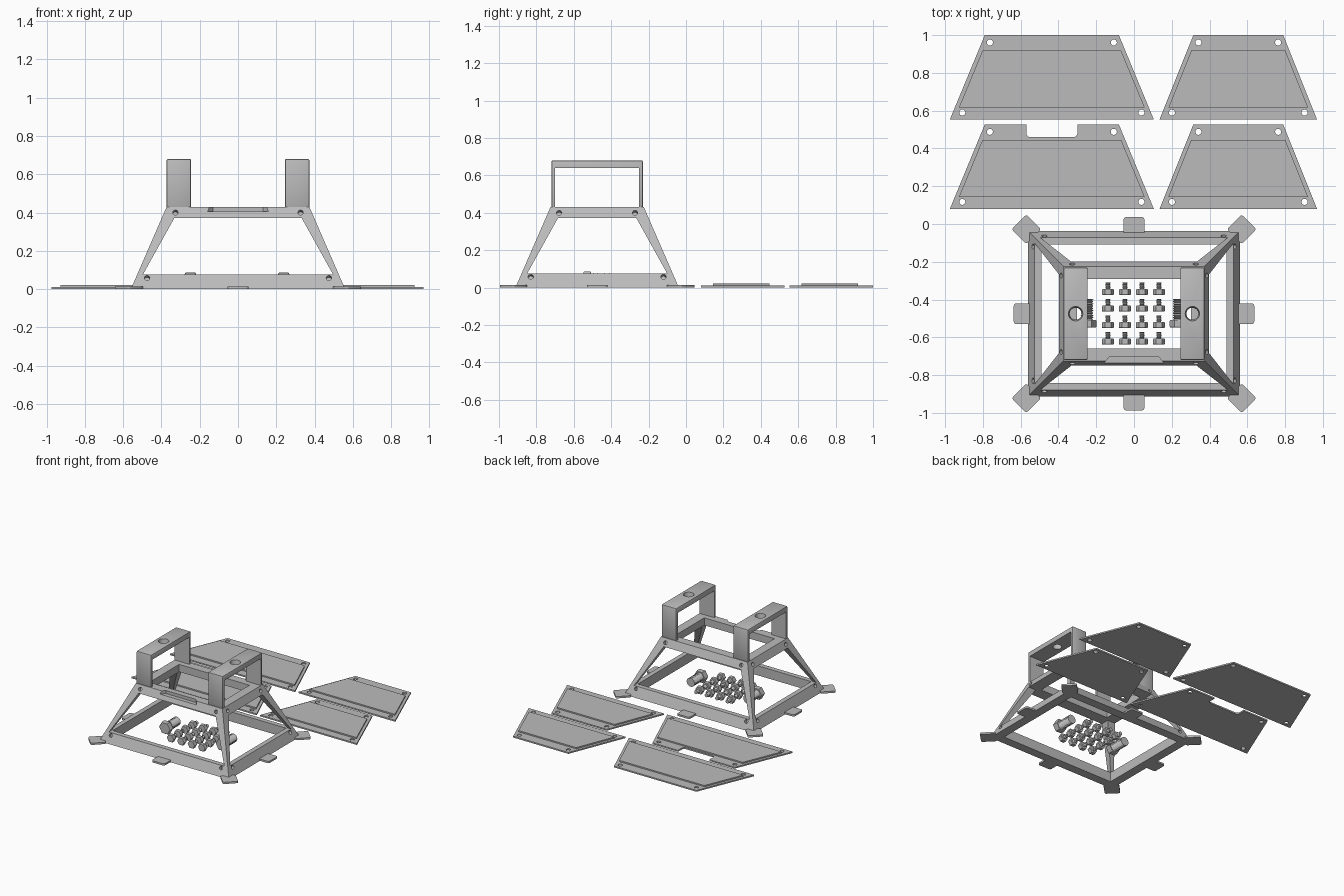
import bpy, bmesh, math
from mathutils import Matrix, Vector

if "Cube" in bpy.data.objects:
    bpy.data.objects.remove(bpy.data.objects["Cube"])

grey = bpy.data.materials.new("plain_grey")
grey.use_nodes = True
grey.diffuse_color = (0.5, 0.5, 0.5, 1)
grey.node_tree.nodes["Principled BSDF"].inputs["Base Color"].default_value = (0.5, 0.5, 0.5, 1)

CY = -0.475      # centre of the frame in y
TOP = 0.43       # height of the frame's upper ring
parts = []


def finish(name, bm, loc=(0, 0, 0), rot=0):
    bmesh.ops.recalc_face_normals(bm, faces=bm.faces)
    mesh = bpy.data.meshes.new(name)
    bm.to_mesh(mesh)
    bm.free()
    mesh.materials.append(grey)
    return place(name, mesh, loc, rot)


def place(name, mesh, loc, rot=0):
    ob = bpy.data.objects.new(name, mesh)
    ob.location = loc
    ob.rotation_euler.z = rot
    bpy.context.scene.collection.objects.link(ob)
    parts.append(ob)
    return ob


def box(name, size, loc, rot=0, bevel=0.0, upright_only=True, segments=4):
    bm = bmesh.new()
    bmesh.ops.create_cube(bm, size=1)
    bmesh.ops.scale(bm, vec=size, verts=bm.verts)
    if bevel:
        edges = [e for e in bm.edges if not upright_only
                 or abs(e.verts[0].co.z - e.verts[1].co.z) > 1e-5]
        bmesh.ops.bevel(bm, geom=edges, offset=bevel, segments=segments,
                        affect='EDGES', profile=0.5)
    return finish(name, bm, loc, rot)


def prism(name, low, high, z0, z1):
    """Solid between two matching outlines at two heights."""
    bm = bmesh.new()
    a = [bm.verts.new((x, y, z0)) for x, y in low]
    b = [bm.verts.new((x, y, z1)) for x, y in high]
    bm.faces.new(a)
    bm.faces.new(b)
    for i in range(len(a)):
        j = (i + 1) % len(a)
        bm.faces.new((a[i], a[j], b[j], b[i]))
    return finish(name, bm)


def cylinders(name, holes):
    """One cutter from (position, axis, lower radius, upper radius, depth) entries."""
    bm = bmesh.new()
    for pos, axis, r1, r2, depth in holes:
        turn = Vector(axis).to_track_quat('Z', 'Y').to_matrix().to_4x4()
        bmesh.ops.create_cone(bm, cap_ends=True, segments=24, radius1=r1, radius2=r2,
                              depth=depth, matrix=Matrix.Translation(pos) @ turn)
    return finish(name, bm)


def cut(ob, cutter):
    cutter.hide_render = True
    mod = ob.modifiers.new("cut", 'BOOLEAN')
    mod.operation = 'DIFFERENCE'
    mod.solver = 'EXACT'
    mod.object = cutter
    bpy.context.view_layer.objects.active = ob
    bpy.ops.object.modifier_apply(modifier=mod.name)
    parts.remove(cutter)
    bpy.data.objects.remove(cutter)


def half(z):
    """Half width and half depth of the sloping frame at a height."""
    t = z / TOP
    return 0.56 - 0.187 * t, 0.437 - 0.187 * t


def ring(name, z0, z1, inner):
    bm = bmesh.new()
    loops = []
    for (hx, hy), z in ((half(z0), z0), (half(z1), z1), (inner, z1), (inner, z0)):
        loops.append([bm.verts.new((sx * hx, CY + sy * hy, z))
                      for sx, sy in ((-1, -1), (1, -1), (1, 1), (-1, 1))])
    for k in range(4):
        a, b = loops[k], loops[(k + 1) % 4]
        for i in range(4):
            j = (i + 1) % 4
            bm.faces.new((a[i], a[j], b[j], b[i]))
    return finish(name, bm)


# Sloping frame: base ring, top ring, four corner legs
Z_BASE, Z_RAIL = 0.075, 0.372
base_ring = ring("base_ring", 0, Z_BASE, (0.49, 0.367))
top_ring = ring("top_ring", Z_RAIL, TOP, (0.303, 0.183))
for sx in (-1, 1):
    for sy in (-1, 1):
        def corner(z, w):
            hx, hy = half(z)
            return [(sx * (hx - u * w), CY + sy * (hy - v * w))
                    for u, v in ((0, 0), (1, 0), (1, 1), (0, 1))]
        prism("corner_leg", corner(Z_BASE, 0.03), corner(Z_RAIL, 0.066), Z_BASE, Z_RAIL)

# Screw holes square to the sloping faces
for target, z, off_x, off_y in ((base_ring, 0.058, 0.475, 0.355), (top_ring, 0.4, 0.327, 0.203)):
    hx, hy = half(z)
    holes = []
    for s in (-1, 1):
        for t in (-1, 1):
            holes.append(((t * off_x, CY + s * hy, z), (0, s, 0.43), 0.014, 0.014, 0.05))
            holes.append(((s * hx, CY + t * off_y, z), (s, 0, 0.43), 0.014, 0.014, 0.05))
    cut(target, cylinders("screw_holes", holes))

# Finger recess in the front of the top ring
recess = [(-0.18, -0.76), (0.18, -0.76), (0.13, -0.703), (-0.13, -0.703)]
cut(top_ring, prism("recess_cutter", recess, recess, 0.406, 0.46))

# Two arched handles with a bolt hole in the top
for s in (-1, 1):
    x = s * 0.309
    handle = box("handle", (0.128, 0.49, 0.26), (x, CY, 0.55), bevel=0.008,
                 upright_only=False, segments=2)
    cut(handle, box("arch_cutter", (0.3, 0.45, 0.3), (x, CY, 0.49)))
    cut(handle, cylinders("bolt_hole", [((x, CY, 0.66), (0, 0, 1), 0.03, 0.04, 0.06)]))

# Ground tabs at the corners and the middle of each side
for s in (-1, 1):
    box("side_tab", (0.1, 0.11, 0.014), (s * 0.587, CY, 0.007), bevel=0.015)
    box("end_tab", (0.11, 0.1, 0.014), (0, CY + s * 0.462, 0.007), bevel=0.015)
    for t in (-1, 1):
        box("corner_tab", (0.11, 0.11, 0.014), (s * 0.57, CY + t * 0.447, 0.007),
            rot=s * t * math.pi / 4, bevel=0.012)


# Loose cover panels with a raised centre
def panel(name, cx, y0, wide, narrow, notch=False):
    h = 0.447

    def outline(a, b, inset):
        def w(d):
            return wide + (narrow - wide) * d / h - inset
        return [(cx - w(a), y0 + a), (cx + w(a), y0 + a), (cx + w(b), y0 + b), (cx - w(b), y0 + b)]

    rim, centre = outline(0, h, 0), outline(0.064, 0.366, 0.022)
    plate = prism(name, rim, rim, 0, 0.011)
    prism(name + "_raised_centre", centre, centre, 0.011, 0.021)
    holes = [((cx + s * (w - inset), y0 + d, 0.005), (0, 0, 1), 0.016, 0.016, 0.06)
             for s in (-1, 1) for w, inset, d in ((wide, 0.066, 0.037), (narrow, 0.027, 0.408))]
    cut(plate, cylinders("panel_holes", holes))
    if notch:
        cut(plate, box("notch_cutter", (0.27, 0.2, 0.1), (cx, y0 + 0.48, 0), bevel=0.02))


panel("back_panel", -0.435, 0.553, 0.54, 0.355)
panel("front_panel", -0.435, 0.08, 0.54, 0.355, notch=True)
panel("left_panel", 0.552, 0.553, 0.417, 0.238)
panel("right_panel", 0.552, 0.08, 0.417, 0.238)


# Loose bolts lying on the ground, pointing to the back
def lathe(bm, profile, sides):
    loops = [[bm.verts.new((r * math.cos(2 * math.pi * i / sides), y,
                            r * math.sin(2 * math.pi * i / sides))) for i in range(sides)]
             for r, y in profile]
    for a, b in zip(loops, loops[1:]):
        for i in range(sides):
            j = (i + 1) % sides
            bm.faces.new((a[i], a[j], b[j], b[i]))
    bm.faces.new(loops[0])
    bm.faces.new(loops[-1])


def bolt(name, loc, head_r, head_len, shank_r, shank_len, turns):
    bm = bmesh.new()
    lathe(bm, [(head_r * 0.93, 0), (head_r, head_len * 0.12),
               (head_r, head_len * 0.88), (head_r * 0.93, head_len)], 6)
    step = shank_len / (2 * turns)
    lathe(bm, [(shank_r * (0.78 if i % 2 else 1), head_len + i * step)
               for i in range(2 * turns + 1)], 20)
    return finish(name, bm, (loc[0], loc[1], head_r * 0.866))


small = None
for row in range(4):
    for col in range(4):
        at = (-0.138 + col * 0.09, -0.375 - row * 0.0875)
        if small is None:
            small = bolt("small_bolt", at, 0.032, 0.03, 0.014, 0.035, 4)
        else:
            place("small_bolt", small.data, (at[0], at[1], small.location.z))
for x in (-0.249, 0.239):
    bolt("large_bolt", (x, -0.548), 0.05, 0.04, 0.034, 0.11, 9)

# Smooth the round walls, keep the edges sharp
bpy.ops.object.select_all(action='DESELECT')
for ob in parts:
    ob.select_set(True)
bpy.context.view_layer.objects.active = parts[0]
bpy.ops.object.shade_smooth_by_angle(angle=math.radians(25))
